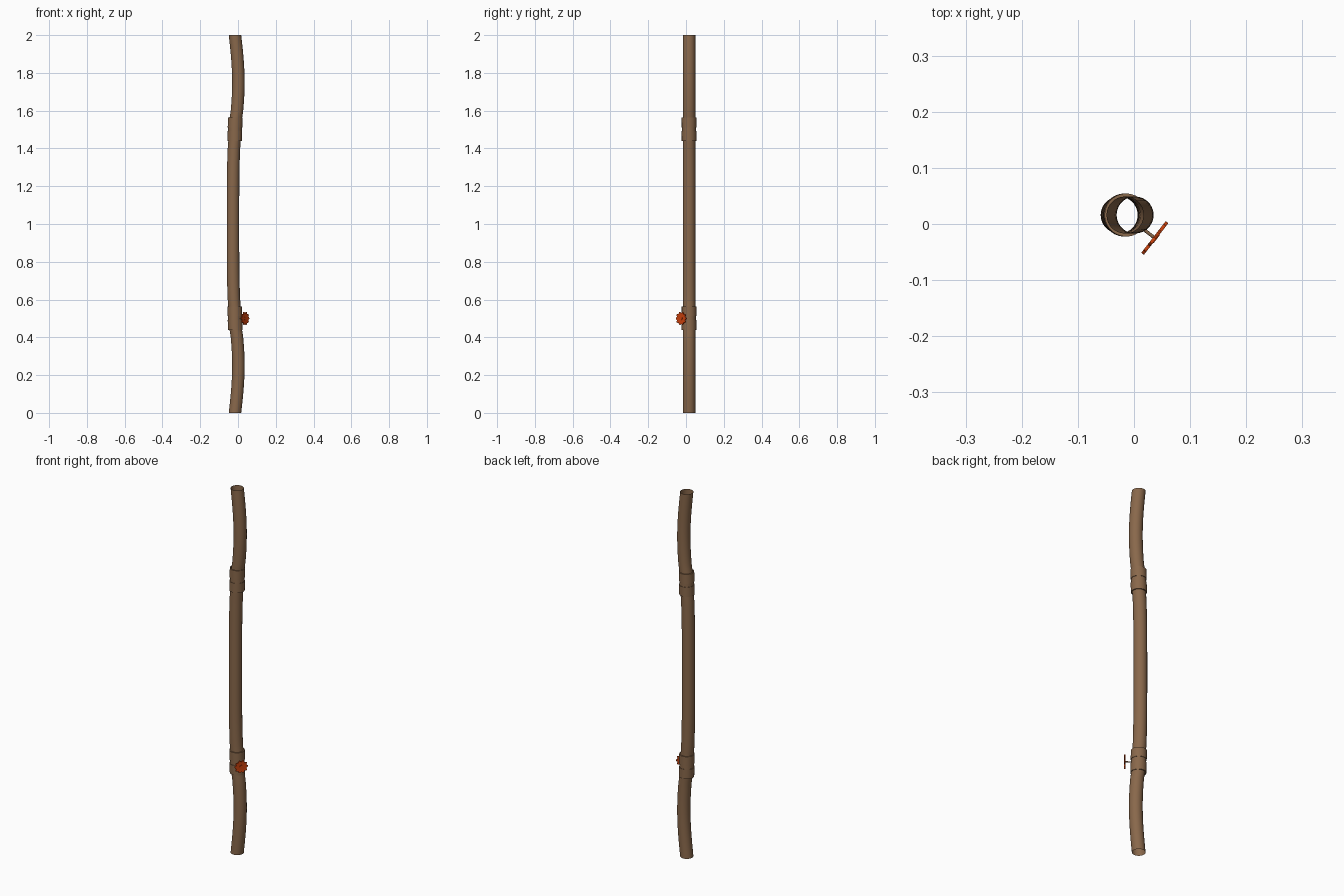
import bpy, bmesh, math
from mathutils import Vector, Matrix

if "Cube" in bpy.data.objects:
    bpy.data.objects.remove(bpy.data.objects["Cube"])

CY = 0.016      # pipe axis in y
CX = -0.016     # pipe axis in x at ends and joints
SIDES = 28


def material(name, col):
    m = bpy.data.materials.new(name)
    m.diffuse_color = (*col, 1)
    m.use_nodes = True
    m.node_tree.nodes["Principled BSDF"].inputs["Base Color"].default_value = m.diffuse_color
    return m


brown = material("rusty_brown", (0.25, 0.138, 0.07))
red = material("valve_red", (0.62, 0.055, 0.004))


def bend(z):
    """Gentle sideways bends (right, left, right), straightened at the joints."""
    if z < 0.5 or z > 1.5:
        t = z if z < 0.5 else 2.0 - z
        x = 0.018 * math.sin(math.pi * max(0, t) / 0.5)
    else:
        s = math.sin(math.pi * (z - 0.5))
        x = -0.0105 * (1 - (1 - s) ** 2)
    d = min(1, min(abs(z - 0.5), abs(z - 1.5)) / 0.1)
    return x * d * d * (3 - 2 * d)


def finish(name, bm, mat, angle=35):
    bmesh.ops.recalc_face_normals(bm, faces=bm.faces)
    me = bpy.data.meshes.new(name)
    bm.to_mesh(me)
    bm.free()
    ob = bpy.data.objects.new(name, me)
    bpy.context.collection.objects.link(ob)
    me.materials.append(mat)
    bpy.ops.object.select_all(action='DESELECT')
    bpy.context.view_layer.objects.active = ob
    ob.select_set(True)
    bpy.ops.object.shade_smooth_by_angle(angle=math.radians(angle))
    return ob


def sweep(name, profile, follow=1.0):
    """Level rings of (z, radius) centred on the bending path."""
    bm = bmesh.new()
    rings = []
    for z, r in profile:
        x = CX + follow * bend(z)
        rings.append([bm.verts.new((x + r * math.cos(a), CY + r * math.sin(a), z))
                      for a in (2 * math.pi * i / SIDES for i in range(SIDES))])
    for a, b in zip(rings, rings[1:]):
        for i in range(SIDES):
            j = (i + 1) % SIDES
            bm.faces.new((a[i], a[j], b[j], b[i]))
    return finish(name, bm, brown)


# Open-ended pipe
sweep("pipe", [(2 * i / 80, 0.033) for i in range(81)])

# Joint collars: two sleeves with a narrow seam between them
for label, zc in (("lower", 0.5), ("upper", 1.5)):
    sweep(label + "_collar", [(zc + dz, r) for dz, r in (
        (-0.06, 0.033), (-0.06, 0.0385), (-0.008, 0.0385),
        (-0.008, 0.0362), (0.012, 0.0362), (0.012, 0.0385),
        (0.063, 0.0385), (0.063, 0.033))], 0.4)

# Valve frame: local z points outward from the pipe
out = Vector((0.79, -0.61, 0)).normalized()
base = Vector((CX, CY, 0.5))
frame = Matrix.Translation(base) @ out.to_track_quat('Z', 'Y').to_matrix().to_4x4()


def rod(bm, r, z0, z1, segs=12):
    bmesh.ops.create_cone(bm, cap_ends=True, segments=segs, radius1=r, radius2=r,
                          depth=z1 - z0, matrix=Matrix.Translation((0, 0, (z0 + z1) / 2)))


# Valve stem
bm = bmesh.new()
rod(bm, 0.003, 0.03, 0.064)
bm.transform(frame)
finish("valve_stem", bm, brown)

# Valve wheel: a scalloped plate with ten grips, a thin rim step and a hub
D, LOBES, N = 0.067, 10, 80
bm = bmesh.new()
rings = []
for r, lobe, dz in ((0.021, 0, -0.002), (0.0315, 0.0035, -0.003),
                    (0.0325, 0.0035, 0), (0.0315, 0.0035, 0.003), (0.021, 0, 0.002)):
    ring = []
    for i in range(N):
        a = 2 * math.pi * i / N
        q = r + lobe * math.cos(LOBES * a)
        ring.append(bm.verts.new((q * math.cos(a), q * math.sin(a), D + dz)))
    rings.append(ring)
for p, q in zip(rings, rings[1:]):
    for i in range(N):
        j = (i + 1) % N
        bm.faces.new((p[i], p[j], q[j], q[i]))
bm.faces.new(rings[0])
bm.faces.new(rings[-1])
rod(bm, 0.009, D - 0.003, D + 0.004, 20)
bm.transform(frame)
finish("valve_wheel", bm, red)
